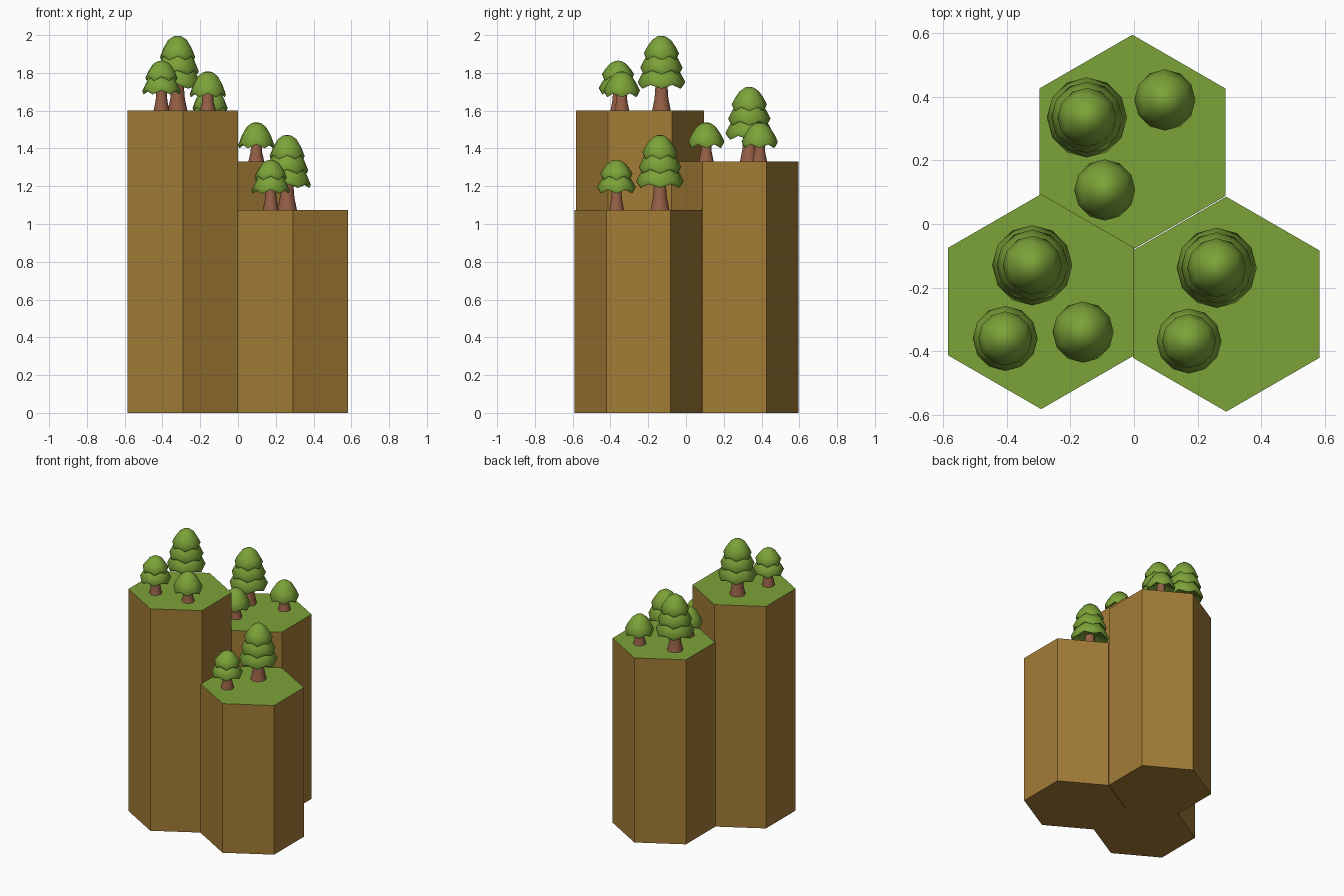
import bpy, bmesh, math

cube = bpy.data.objects.get("Cube")
if cube:
    bpy.data.objects.remove(cube)


def make_material(name, rgb):
    mat = bpy.data.materials.new(name)
    mat.use_nodes = True
    colour = (*rgb, 1)
    mat.diffuse_color = colour
    mat.node_tree.nodes["Principled BSDF"].inputs["Base Color"].default_value = colour
    return mat


EARTH = make_material("earth brown", (0.36, 0.2, 0.037))
GRASS = make_material("grass green", (0.2, 0.365, 0.04))
BARK = make_material("bark brown", (0.3, 0.115, 0.06))


def finish(bm, name, mats, location, smooth=None):
    bmesh.ops.recalc_face_normals(bm, faces=bm.faces)
    mesh = bpy.data.meshes.new(name)
    bm.to_mesh(mesh)
    bm.free()
    for mat in mats:
        mesh.materials.append(mat)
    obj = bpy.data.objects.new(name, mesh)
    bpy.context.collection.objects.link(obj)
    obj.location = location
    if smooth:
        bpy.ops.object.select_all(action="DESELECT")
        obj.select_set(True)
        bpy.context.view_layer.objects.active = obj
        bpy.ops.object.shade_smooth_by_angle(angle=math.radians(smooth))
    return obj


def lathe(bm, profile, sides, wave=0.0):
    """Stack rings of (radius, height, wave share) and close both ends."""
    rings = []
    for radius, z, share in profile:
        ring = []
        for i in range(sides):
            a = math.tau * i / sides
            dz = wave * share * (1 if i % 2 else -1)
            ring.append(bm.verts.new((radius * math.cos(a), radius * math.sin(a), z + dz)))
        rings.append(ring)
    for low, high in zip(rings, rings[1:]):
        for i in range(sides):
            j = (i + 1) % sides
            bm.faces.new((low[i], low[j], high[j], high[i]))
    for ring, z in ((rings[0], profile[0][1]), (rings[-1], profile[-1][1] + 0.004)):
        tip = bm.verts.new((0, 0, z))
        for i in range(sides):
            bm.faces.new((ring[i], ring[(i + 1) % sides], tip))


def pillar(name, x, y, height):
    """Hexagonal column with a grassy top."""
    bm = bmesh.new()
    bmesh.ops.create_cone(bm, cap_ends=True, segments=6, radius1=0.338,
                          radius2=0.338, depth=height)
    bmesh.ops.translate(bm, verts=bm.verts, vec=(0, 0, height / 2))
    # Point one corner towards the back
    corner = max(bm.verts, key=lambda v: v.co.y).co
    if abs(corner.x) > 0.01:
        for v in bm.verts:
            v.co.x, v.co.y = -v.co.y, v.co.x
    bm.normal_update()
    for face in bm.faces:
        face.material_index = 1 if face.normal.z > 0.5 else 0
    finish(bm, name, [EARTH, GRASS], (x, y, 0))


def tree(name, x, y, ground, trunk_height, tiers):
    """Flared trunk under stacked domes, each given as (rim radius, rim height, top)."""
    bm = bmesh.new()
    flare = 0.042 if len(tiers) < 3 else 0.052
    lathe(bm, [(flare, 0, 0), (flare * 0.74, trunk_height * 0.4, 0),
               (flare * 0.6, trunk_height, 0)], 10)
    finish(bm, name + "_trunk", [BARK], (x, y, ground), 50)
    for n, (radius, rim, top) in enumerate(tiers):
        h = top - rim
        bm = bmesh.new()
        lathe(bm, [(radius * 0.35, rim + h * 0.25, 0),
                   (radius * 0.93, rim - 0.004, 1),
                   (radius, rim + 0.012, 1),
                   (radius * 0.8, rim + h * 0.47, 0.4),
                   (radius * 0.54, rim + h * 0.8, 0),
                   (radius * 0.25, rim + h * 0.97, 0)], 12, 0.01)
        finish(bm, f"{name}_foliage_{n + 1}", [GRASS], (x, y, ground), 60)


TALL = (0.16, [(0.126, 0.13, 0.27), (0.112, 0.206, 0.34), (0.093, 0.282, 0.396)])
MEDIUM = (0.13, [(0.102, 0.1, 0.21), (0.085, 0.172, 0.264)])
SMALL = (0.12, [(0.096, 0.085, 0.208)])

# Stepped pillars
HIGH, LOW, MIDDLE = 1.6, 1.075, 1.33
pillar("right_pillar", -0.292, -0.244, HIGH)
pillar("left_pillar", 0.29, -0.252, LOW)
pillar("back_pillar", -0.005, 0.257, MIDDLE)

# Trees on each pillar
tree("right_tall_tree", -0.32, -0.13, HIGH, *TALL)
tree("right_medium_tree", -0.405, -0.36, HIGH, *MEDIUM)
tree("right_small_tree", -0.16, -0.34, HIGH, *SMALL)
tree("left_tall_tree", 0.26, -0.138, LOW, *TALL)
tree("left_medium_tree", 0.173, -0.368, LOW, *MEDIUM)
tree("back_tall_tree", -0.148, 0.335, MIDDLE, *TALL)
tree("back_small_tree", 0.097, 0.39, MIDDLE, *SMALL)
tree("inner_small_tree", -0.092, 0.107, MIDDLE, *SMALL)
